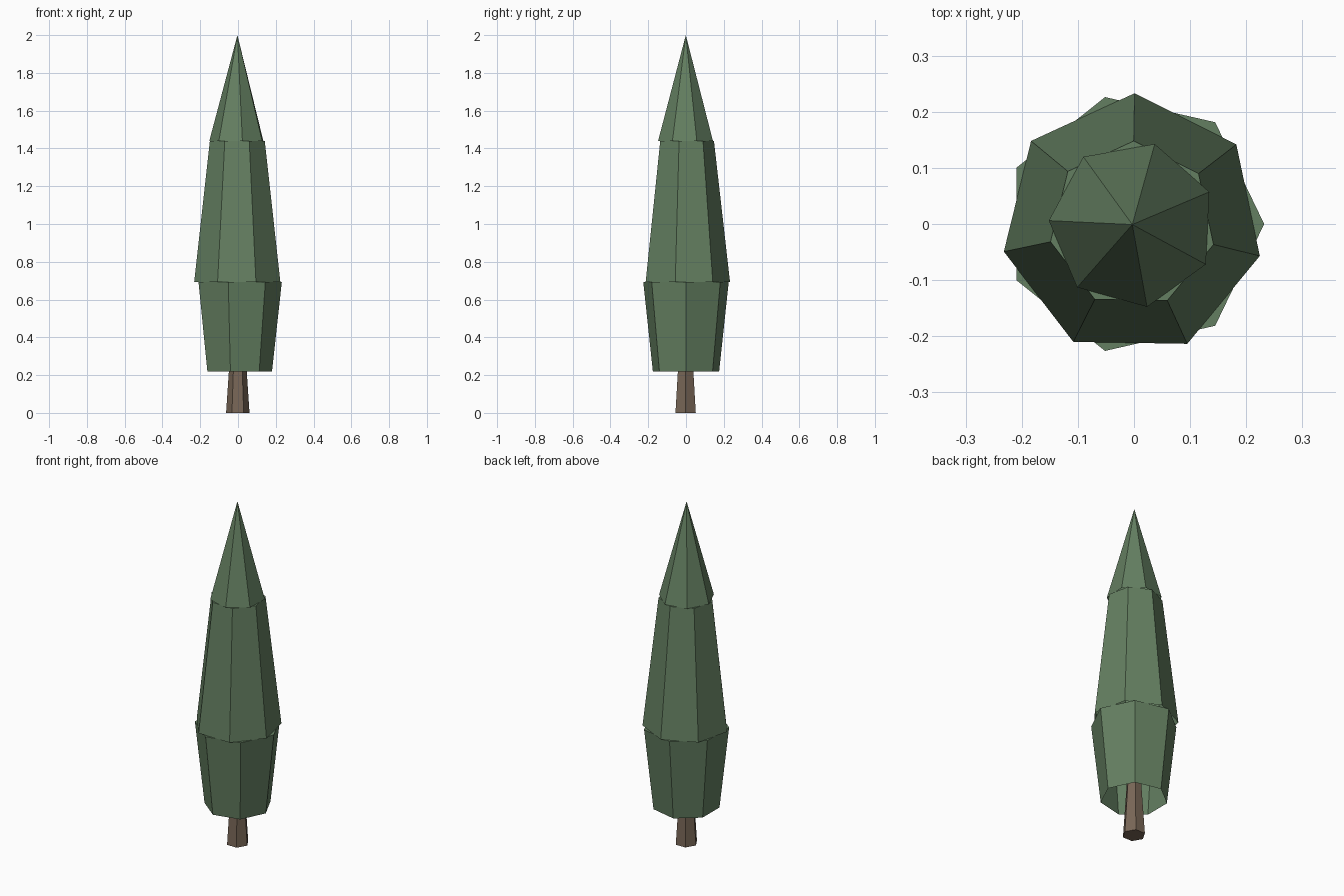
import bpy
import bmesh
from math import radians, cos, sin, tau

cube = bpy.data.objects.get("Cube")
if cube:
    bpy.data.objects.remove(cube, do_unlink=True)


def make_material(name, rgb):
    mat = bpy.data.materials.new(name)
    mat.use_nodes = True
    color = (*rgb, 1)
    mat.diffuse_color = color
    bsdf = mat.node_tree.nodes["Principled BSDF"]
    bsdf.inputs["Base Color"].default_value = color
    bsdf.inputs["Roughness"].default_value = 0.9
    return mat


def make_tier(name, mat, sides, phase, center, bottom, top, cap_bottom=False):
    """Tapered prism; bottom and top are (radius, z). Zero radius gives a point."""
    bm = bmesh.new()

    def ring(radius, z):
        angles = [radians(phase) + tau * i / sides for i in range(sides)]
        return [bm.verts.new((center[0] + radius * cos(a),
                              center[1] + radius * sin(a), z)) for a in angles]

    low = ring(*bottom)
    if top[0] > 0:
        high = ring(*top)
        bm.faces.new(high)
    else:
        high = [bm.verts.new((*center, top[1]))] * sides
    for i in range(sides):
        j = (i + 1) % sides
        corners = dict.fromkeys((low[i], low[j], high[j], high[i]))
        bm.faces.new(list(corners))
    if cap_bottom:
        bm.faces.new(low[::-1])
    mesh = bpy.data.meshes.new(name)
    bm.to_mesh(mesh)
    bm.free()
    mesh.materials.append(mat)
    obj = bpy.data.objects.new(name, mesh)
    bpy.context.collection.objects.link(obj)
    return obj


bark = make_material("bark_brown", (0.188, 0.133, 0.093))
needles = make_material("foliage_green", (0.127, 0.212, 0.119))

# Six-sided trunk running up inside the foliage
make_tier("trunk", bark, 6, 0, (-0.001, -0.002), (0.062, 0), (0.034, 0.42), True)

# Three stacked seven-sided foliage tiers, hollow from below
make_tier("lower_foliage", needles, 7, 0, (0, 0), (0.18, 0.22), (0.232, 0.693))
make_tier("middle_foliage", needles, 7, 37.6, (-0.003, -0.001), (0.234, 0.693), (0.149, 1.44))
make_tier("top_foliage", needles, 7, 23, (-0.003, -0.001), (0.149, 1.44), (0, 2))
